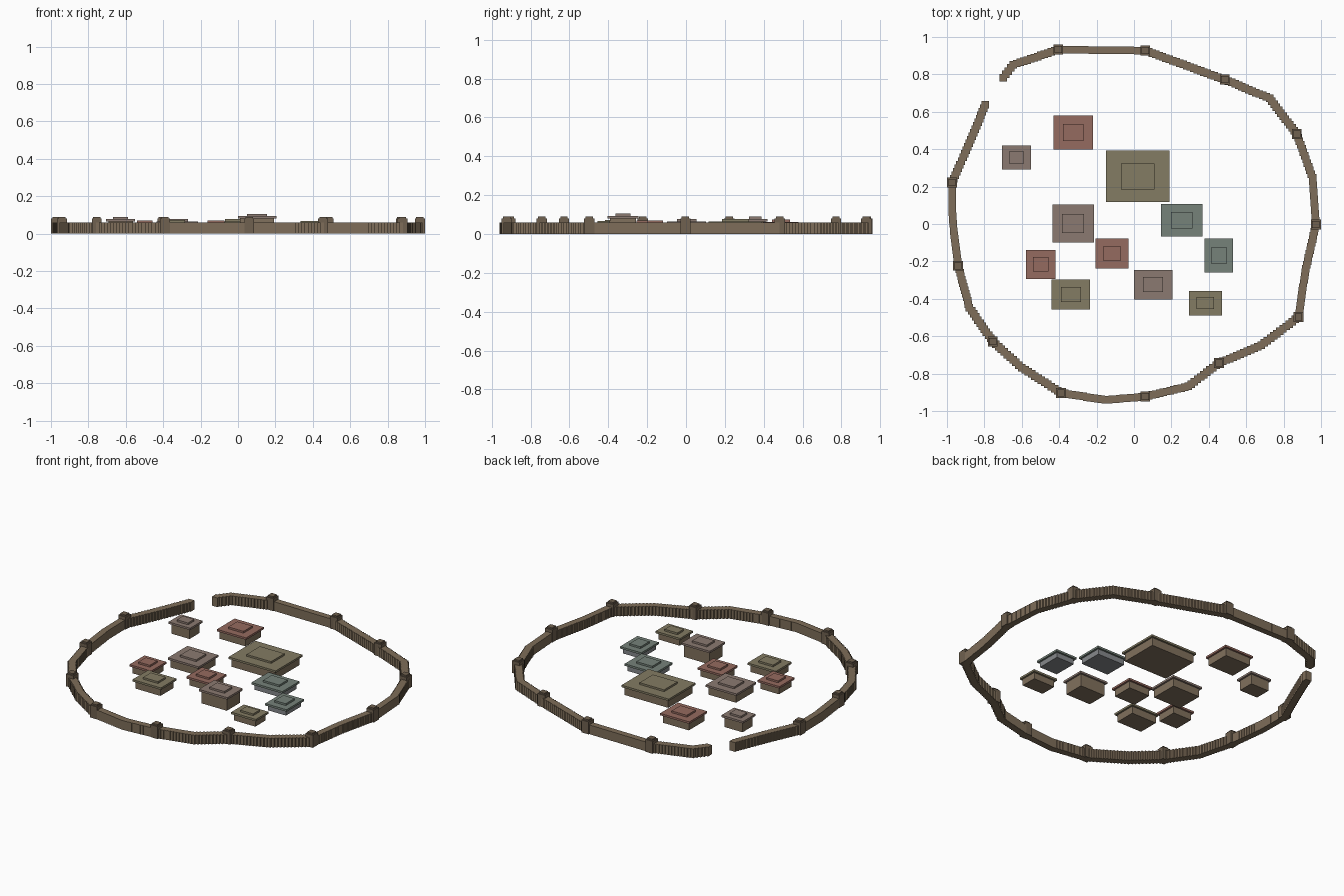
import bpy, bmesh
from mathutils import Vector, Matrix

if "Cube" in bpy.data.objects:
    bpy.data.objects.remove(bpy.data.objects["Cube"])

DY = -0.008  # centring offset for the traced plan


def material(name, rgb):
    m = bpy.data.materials.new(name)
    m.diffuse_color = (*rgb, 1)
    m.use_nodes = True
    m.node_tree.nodes["Principled BSDF"].inputs["Base Color"].default_value = m.diffuse_color
    return m


def add_box(bm, x, y, sx, sy, z0, z1):
    mat = Matrix.Translation((x, y + DY, (z0 + z1) / 2)) @ Matrix.Diagonal((sx, sy, z1 - z0, 1))
    bmesh.ops.create_cube(bm, size=1, matrix=mat)


def finish(bm, name, mat):
    me = bpy.data.meshes.new(name)
    bm.to_mesh(me)
    bm.free()
    me.materials.append(mat)
    ob = bpy.data.objects.new(name, me)
    bpy.context.collection.objects.link(ob)
    return ob


def box(name, mat, *dims):
    bm = bmesh.new()
    add_box(bm, *dims)
    return finish(bm, name, mat)


earth = material("wall_earth", (0.21, 0.155, 0.10))
timber = material("tower_timber", (0.16, 0.12, 0.08))
plaster = material("house_wall", (0.22, 0.165, 0.11))
stone = material("grey_house_wall", (0.24, 0.25, 0.26))
roofs = {
    "olive": material("olive_roof", (0.23, 0.20, 0.125)),
    "red": material("red_roof", (0.30, 0.145, 0.115)),
    "mauve": material("mauve_roof", (0.26, 0.195, 0.165)),
    "teal": material("teal_roof", (0.18, 0.225, 0.195)),
}

# Plan of the ring wall: x, y, tower flag; the ends leave the gate open
path = [
    (-.70, .79, 0), (-.645, .86, 0), (-.405, .94, 1), (.06, .935, 1),
    (.485, .78, 1), (.725, .68, 0), (.87, .49, 1), (.955, .255, 0),
    (.972, .005, 1), (.915, -.25, 0), (.88, -.49, 1), (.68, -.64, 0),
    (.455, -.735, 1), (.29, -.86, 0), (.06, -.915, 1), (-.155, -.933, 0),
    (-.39, -.895, 1), (-.60, -.76, 0), (-.755, -.62, 1), (-.88, -.44, 0),
    (-.94, -.215, 1), (-.97, .03, 0), (-.973, .23, 1), (-.88, .44, 0),
    (-.795, .645, 0),
]

# Wall built of closely spaced square posts
bm = bmesh.new()
for a, b in zip(path, path[1:]):
    p, q = Vector(a[:2]), Vector(b[:2])
    n = max(2, round((q - p).length / 0.02))
    for i in range(n):
        c = p.lerp(q, i / n)
        add_box(bm, c.x, c.y, .04, .04, 0, .06)
add_box(bm, *path[-1][:2], .04, .04, 0, .06)
finish(bm, "ring_wall", earth)

# Watchtowers with a smaller cap
bm = bmesh.new()
for x, y, tower in path:
    if tower:
        add_box(bm, x, y, .053, .053, 0, .081)
        add_box(bm, x, y, .038, .038, .081, .09)
finish(bm, "watchtowers", timber)

# Houses: roof x0, x1, y0, y1, total height, roof colour
houses = [
    (-.43, -.22, .405, .588, .075, "red"),
    (-.705, -.55, .30, .428, .09, "mauve"),
    (-.15, .19, .125, .40, .077, "olive"),
    (-.437, -.215, -.09, .112, .077, "mauve"),
    (.145, .367, -.06, .115, .06, "teal"),
    (.377, .53, -.25, -.07, .058, "teal"),
    (-.205, -.03, -.23, -.07, .07, "red"),
    (-.577, -.42, -.285, -.13, .07, "red"),
    (-.44, -.235, -.45, -.29, .072, "olive"),
    (0, .205, -.395, -.237, .105, "mauve"),
    (.293, .47, -.48, -.35, .067, "olive"),
]
for i, (x0, x1, y0, y1, h, col) in enumerate(houses, 1):
    x, y, w, d = (x0 + x1) / 2, (y0 + y1) / 2, x1 - x0, y1 - y0
    box(f"house_{i}_body", stone if col == "teal" else plaster,
        x, y, w - .024, d - .024, 0, h - .025)
    box(f"house_{i}_roof", roofs[col], x, y, w, d, h - .025, h - .012)
    box(f"house_{i}_ridge", roofs[col], x, y, w * .52, d * .5, h - .012, h)
